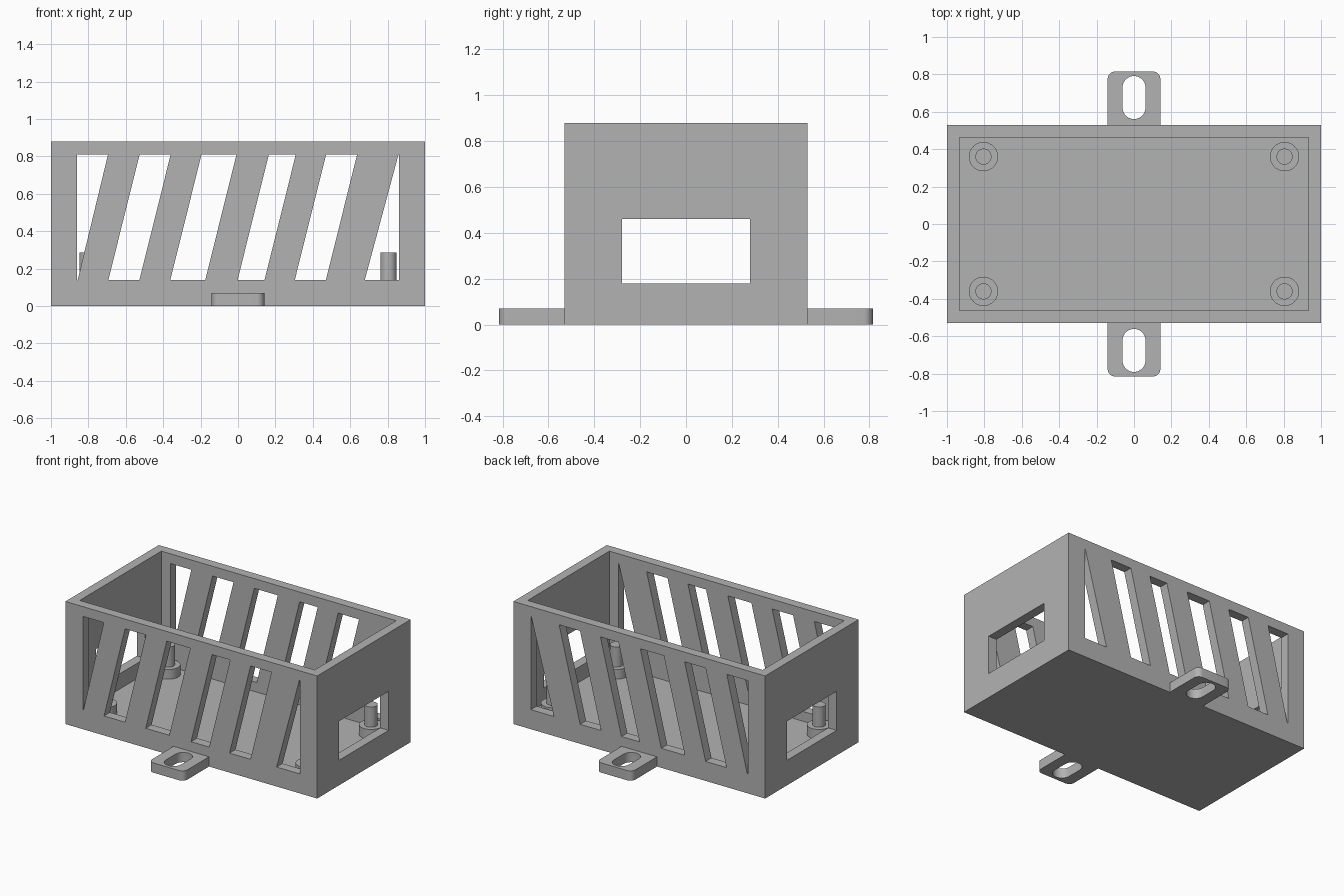
import bpy
import bmesh
import math

if "Cube" in bpy.data.objects:
    bpy.data.objects.remove(bpy.data.objects["Cube"], do_unlink=True)

# One plain grey plastic
GREY = (0.45, 0.45, 0.45, 1.0)
grey = bpy.data.materials.new("grey_plastic")
grey.use_nodes = True
grey.diffuse_color = GREY
grey.node_tree.nodes["Principled BSDF"].inputs["Base Color"].default_value = GREY

# Main sizes
HALF_X, HALF_Y, HEIGHT = 1.0, 0.53, 0.88
WALL, FLOOR = 0.067, 0.07


def prism(bm, outline, sweep):
    """Extrude a closed outline of 3D points along a vector."""
    face = bm.faces.new([bm.verts.new(p) for p in outline])
    extruded = bmesh.ops.extrude_face_region(bm, geom=[face])["geom"]
    moved = [g for g in extruded if isinstance(g, bmesh.types.BMVert)]
    bmesh.ops.translate(bm, verts=moved, vec=sweep)


def make(name, prisms):
    bm = bmesh.new()
    for outline, sweep in prisms:
        prism(bm, outline, sweep)
    bmesh.ops.recalc_face_normals(bm, faces=bm.faces)
    mesh = bpy.data.meshes.new(name)
    bm.to_mesh(mesh)
    bm.free()
    mesh.materials.append(grey)
    obj = bpy.data.objects.new(name, mesh)
    bpy.context.collection.objects.link(obj)
    return obj


def rectangle(hx, hy, z):
    return [(-hx, -hy, z), (hx, -hy, z), (hx, hy, z), (-hx, hy, z)]


def rounded(hx, hy, radius, cy, z, steps):
    """Rectangle with rounded corners, centred on x = 0."""
    points = []
    for quarter, (sx, sy) in enumerate([(1, 1), (-1, 1), (-1, -1), (1, -1)]):
        for i in range(steps + 1):
            a = math.pi / 2 * (quarter + i / steps)
            p = (sx * (hx - radius) + radius * math.cos(a),
                 cy + sy * (hy - radius) + radius * math.sin(a), z)
            if not points or math.dist(p, points[-1]) > 1e-4:
                points.append(p)
    if math.dist(points[0], points[-1]) < 1e-4:
        points.pop()
    return points


def carve(target, cutter):
    cutter.hide_render = True
    mod = target.modifiers.new("cut", "BOOLEAN")
    mod.operation = "DIFFERENCE"
    mod.solver = "EXACT"
    mod.object = cutter
    bpy.context.view_layer.objects.active = target
    bpy.ops.object.modifier_apply(modifier=mod.name)
    bpy.data.objects.remove(cutter, do_unlink=True)


def smooth(obj):
    bpy.ops.object.select_all(action="DESELECT")
    obj.select_set(True)
    bpy.context.view_layer.objects.active = obj
    bpy.ops.object.shade_smooth_by_angle(angle=math.radians(35))


# Open-topped box
box = make("box_body", [(rectangle(HALF_X, HALF_Y, 0), (0, 0, HEIGHT))])
inside = rectangle(HALF_X - WALL, HALF_Y - WALL, FLOOR)
carve(box, make("cavity_cutter", [(inside, (0, 0, 1))]))

# Slanted vents through the front and back walls, cut off square at both ends
LOW, HIGH, END, SLANT = 0.14, 0.81, 0.862, 0.167
vents = [[(-END, LOW), (-0.857, LOW), (-0.695, HIGH), (-END, HIGH)]]
for left, right in [(-0.693, -0.527), (-0.362, -0.175), (-0.002, 0.142), (0.304, 0.47)]:
    vents.append([(left, LOW), (right, LOW), (right + SLANT, HIGH), (left + SLANT, HIGH)])
vents.append([(0.678, LOW), (END, LOW), (END, HIGH), (END - 0.004, HIGH)])
carve(box, make("vent_cutter", [([(x, -0.7, z) for x, z in v], (0, 1.4, 0)) for v in vents]))

# Cable window through both ends
window = [(-1.2, y, z) for y, z in [(-0.28, 0.18), (0.28, 0.18), (0.28, 0.46), (-0.28, 0.46)]]
carve(box, make("window_cutter", [(window, (2.4, 0, 0))]))

# Mounting tabs with slotted holes
TAB_END, TAB_X, CORNER = 0.815, 0.141, 0.04
for name, side in [("front_tab", -1), ("back_tab", 1)]:
    middle = (HALF_Y + TAB_END) / 2
    outline = rounded(TAB_X, (TAB_END - HALF_Y) / 2, CORNER, middle, 0, 8)
    # square off the corners that meet the wall
    outline = [p for p in outline if p[1] > middle]
    outline += [(-TAB_X, HALF_Y, 0), (TAB_X, HALF_Y, 0)]
    tab = make(name, [([(x, side * y, z) for x, y, z in outline], (0, 0, FLOOR))])
    hole = rounded(0.061, 0.115, 0.061, side * 0.676, -0.1, 10)
    carve(tab, make("hole_cutter", [(hole, (0, 0, 0.4))]))
    smooth(tab)

# Stepped standoffs in the four corners
for sx, x_name in [(-1, "right"), (1, "left")]:
    for sy, y_name in [(-1, "front"), (1, "back")]:
        for part, radius, bottom, top in [("base", 0.078, FLOOR - 0.01, 0.14),
                                          ("pin", 0.043, 0.13, 0.285)]:
            bpy.ops.mesh.primitive_cylinder_add(
                vertices=40, radius=radius, depth=top - bottom,
                location=(sx * 0.805, sy * 0.36, (top + bottom) / 2))
            post = bpy.context.object
            post.name = f"{y_name}_{x_name}_standoff_{part}"
            post.data.materials.append(grey)
            smooth(post)
